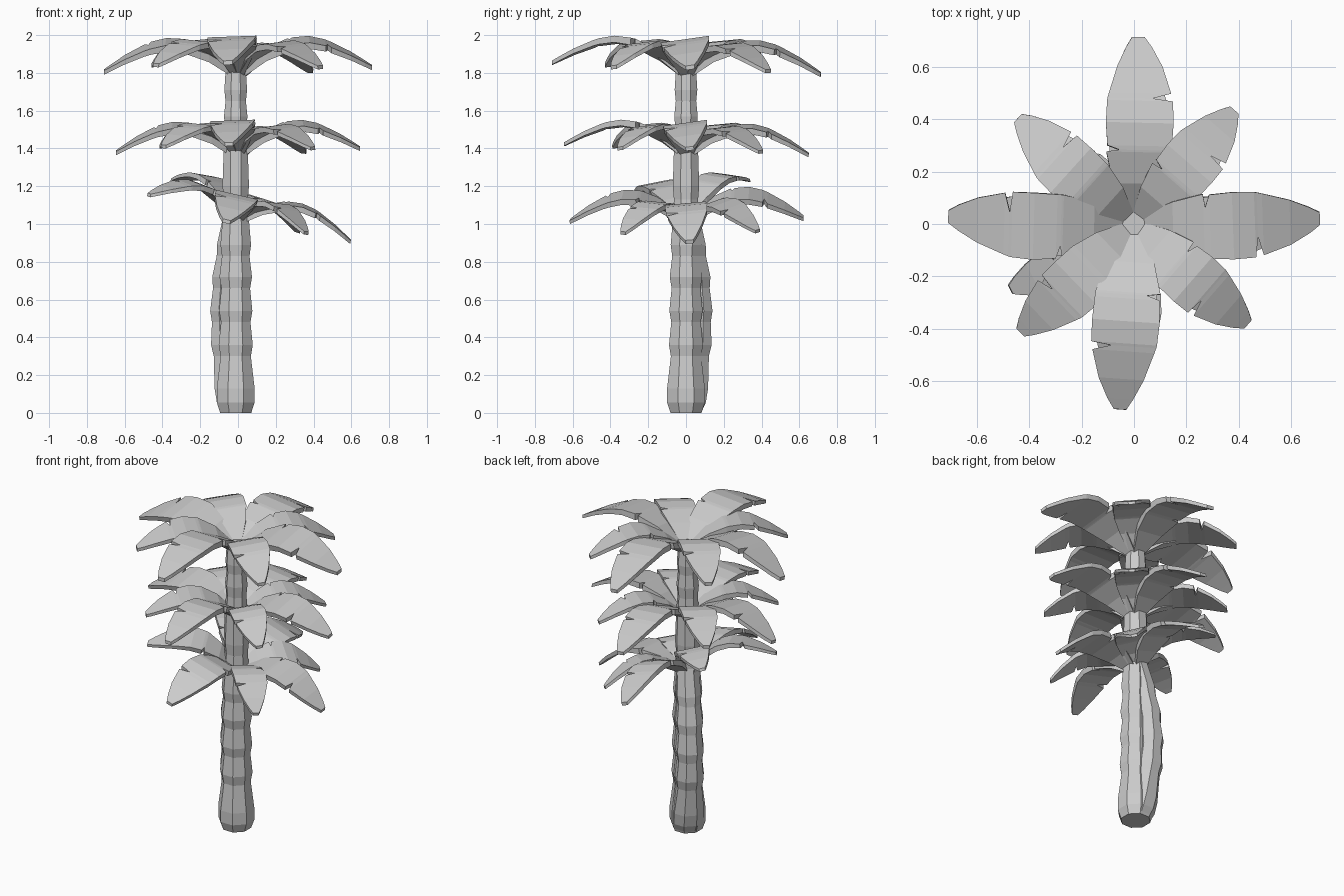
import bpy, bmesh, math
from mathutils import Matrix, Vector

if "Cube" in bpy.data.objects:
    bpy.data.objects.remove(bpy.data.objects["Cube"])

grey = bpy.data.materials.new("plain grey")
grey.diffuse_color = (0.6, 0.6, 0.6, 1)
grey.use_nodes = True
grey.node_tree.nodes["Principled BSDF"].inputs["Base Color"].default_value = grey.diffuse_color


def finish(name, bm):
    bmesh.ops.recalc_face_normals(bm, faces=bm.faces)
    me = bpy.data.meshes.new(name)
    bm.to_mesh(me)
    bm.free()
    me.materials.append(grey)
    ob = bpy.data.objects.new(name, me)
    bpy.context.collection.objects.link(ob)
    return ob


def skin(bm, rings):
    """Join equal rings of points into a closed tube."""
    rows = [[bm.verts.new(p) for p in ring] for ring in rings]
    n = len(rows[0])
    for a, b in zip(rows, rows[1:]):
        for i in range(n):
            j = (i + 1) % n
            bm.faces.new((a[i], a[j], b[j], b[i]))
    bm.faces.new(rows[0])
    bm.faces.new(rows[-1])


# Trunks: eight-sided, each segment flares quickly and then tapers
def trunk(name, profile, centre):
    bm = bmesh.new()
    rings = []
    for z, r in profile:
        cx, cy = centre(z)
        R = r / math.cos(math.pi / 8)
        rings.append([(cx + R * math.cos(math.pi * (k + 0.5) / 4),
                       cy + R * math.sin(math.pi * (k + 0.5) / 4), z)
                      for k in range(8)])
    skin(bm, rings)
    return finish(name, bm)


lower = [(0, .082), (.055, .1), (.13, .1), (.30, .080), (.36, .09), (.48, .078),
         (.54, .088), (.66, .076), (.72, .086), (.83, .073), (.89, .081)]
upper = [(1.02, .070), (1.13, .064), (1.2, .07), (1.39, .064), (1.5, .056),
         (1.57, .062), (1.65, .054), (1.71, .06), (1.84, .052)]
trunk("main_trunk", lower + upper, lambda z: (-.012, 0))


def bent(z):
    s = .004 + .055 * math.sin(math.pi * min(z / 1.05, 1))
    return -s - .01, s + .003


trunk("bent_trunk", [(z, r * .89) for z, r in lower] + [(1.06, .06)], bent)

# Leaf stations: distance out, height, left half-width, right half-width
LEAF = [(.035, 0, .035, .035), (.15, .085, .092, .092), (.268, .133, .125, .124),
        (.276, .135, .075, .125), (.292, .138, .122, .126), (.38, .145, .130, .130),
        (.465, .128, .125, .128), (.475, .124, .123, .050), (.495, .117, .117, .122),
        (.60, .070, .082, .092), (.675, .028, .045, .055), (.715, .005, .02, .028)]


def leaf(bm, place, azimuth, length, roll, pitch):
    """Arched leaf with a notch on each edge; roll > 0 lowers its right edge."""
    m = (place @ Matrix.Rotation(math.radians(azimuth), 4, 'Z')
         @ Matrix.Rotation(math.radians(-pitch), 4, 'Y')
         @ Matrix.Rotation(math.radians(roll), 4, 'X'))
    k = length / .715
    w = .3 + .7 * k
    rings = []
    for r, z, left, right in LEAF:
        t = .05 - .028 * r / .715
        section = [(left, z), (-right, z), (-right * .97, z - t), (left * .97, z - t)]
        rings.append([m @ Vector((r * k, y * w, h * (.4 + .6 * k))) for y, h in section])
    skin(bm, rings)


# Leaves of one crown: azimuth, length, roll, pitch
CROWN = [(2, .71, 8, 0), (89, .715, 6, -3), (178, .71, -9, -2), (266, .71, 2, 2),
         (49, .58, 4, -2), (138, .60, -4, 1), (224, .60, -4, 1), (319, .58, 5, 0)]
LOW_CROWN = [(2, .71, 5, 0), (89, .715, 4, -1), (266, .71, 0, -4), (49, .58, 4, -1),
             (319, .58, 4, -1), (139, .58, -2, 12), (208, .62, -4, 0)]


def crown(name, leaves, base, size, tilt):
    place = (Matrix.Translation(base) @ Matrix.Rotation(math.radians(tilt), 4, 'Y')
             @ Matrix.Scale(size, 4))
    bm = bmesh.new()
    for args in leaves:
        leaf(bm, place, *args)
    return finish(name, bm)


crown("top_crown", CROWN, (0, 0, 1.835), 1, 0)
crown("middle_crown", CROWN, (0, 0, 1.405), .91, 0)
crown("low_crown", LOW_CROWN, (-.005, 0, 1.05), .87, 13)
